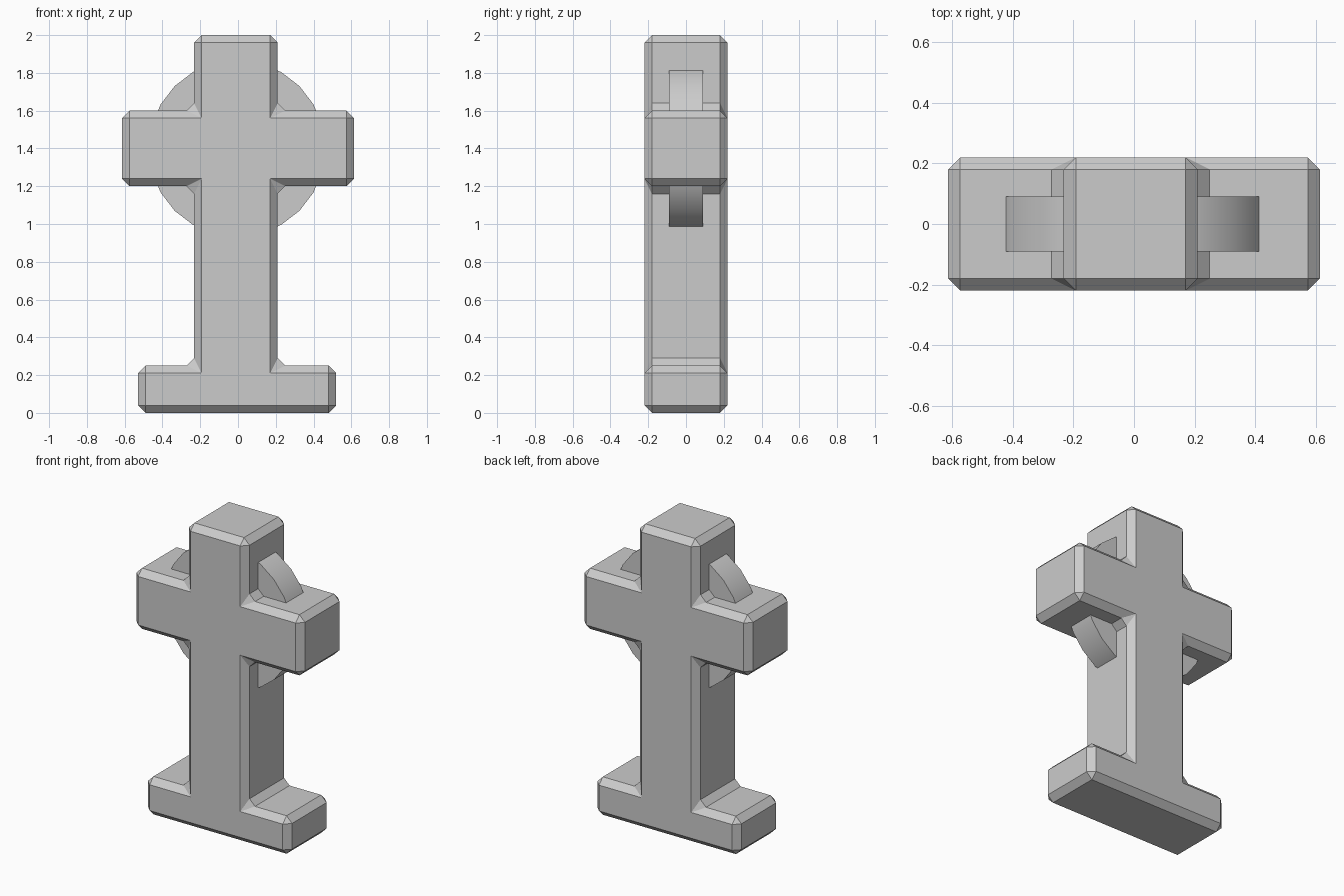
import bpy, bmesh, math
from mathutils import Matrix

if "Cube" in bpy.data.objects:
    bpy.data.objects.remove(bpy.data.objects["Cube"])


def new_object(name, bm):
    bmesh.ops.recalc_face_normals(bm, faces=bm.faces)
    mesh = bpy.data.meshes.new(name)
    bm.to_mesh(mesh)
    bm.free()
    obj = bpy.data.objects.new(name, mesh)
    bpy.context.collection.objects.link(obj)
    return obj


# Stone cross with foot: one outline extruded in depth, every edge chamfered
HALF_DEPTH = 0.22
right = [(0.52, 0), (0.52, 0.25), (0.21, 0.25), (0.21, 1.2),
         (0.614, 1.2), (0.614, 1.6), (0.21, 1.6), (0.21, 2)]
left = [(-0.232 if x == 0.21 else -x - (0.01 if x == 0.52 else 0), z)
        for x, z in reversed(right)]
bm = bmesh.new()
face = bm.faces.new([bm.verts.new((x, -HALF_DEPTH, z)) for x, z in right + left])
ext = bmesh.ops.extrude_face_region(bm, geom=[face], use_keep_orig=True)
back = [g for g in ext["geom"] if isinstance(g, bmesh.types.BMVert)]
bmesh.ops.translate(bm, verts=back, vec=(0, 2 * HALF_DEPTH, 0))
cross = new_object("stone_cross", bm)
bevel = cross.modifiers.new("chamfer", "BEVEL")
bevel.width = 0.04
bevel.segments = 1
bevel.limit_method = 'ANGLE'

# Round wheel behind the crossing, visible in the four inner corners
bm = bmesh.new()
bmesh.ops.create_cone(
    bm, cap_ends=True, segments=24, radius1=0.467, radius2=0.467, depth=0.18,
    matrix=Matrix.Translation((-0.005, 0, 1.4)) @ Matrix.Rotation(math.pi / 2, 4, 'X'))
wheel = new_object("cross_wheel", bm)
bpy.context.view_layer.objects.active = wheel
wheel.select_set(True)
bpy.ops.object.shade_smooth_by_angle(angle=math.radians(30))
